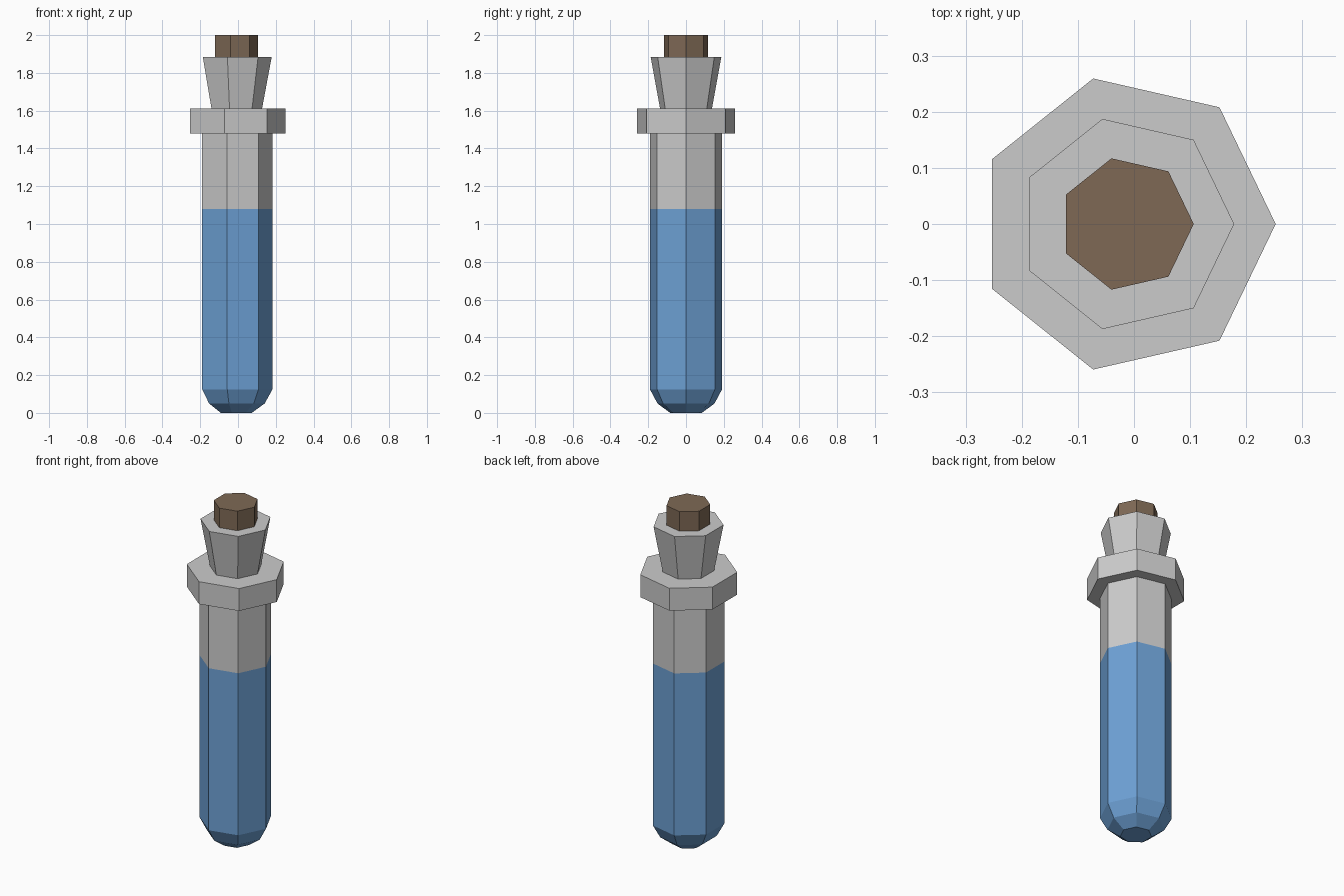
import bpy, bmesh, math

if "Cube" in bpy.data.objects:
    bpy.data.objects.remove(bpy.data.objects["Cube"])

SIDES = 7
CX = -0.0135  # a heptagon's axis sits slightly off its bounding-box centre


def material(name, rgb):
    m = bpy.data.materials.new(name)
    m.diffuse_color = (*rgb, 1.0)
    m.use_nodes = True
    m.node_tree.nodes["Principled BSDF"].inputs["Base Color"].default_value = m.diffuse_color
    return m


glass = material("grey_glass", (0.60, 0.60, 0.60))
liquid = material("blue_liquid", (0.153, 0.356, 0.665))
cork = material("brown_cork", (0.209, 0.141, 0.091))


def lathe(name, profile, mats, rule=lambda z: 0):
    """Stack seven-sided rings from (radius, z) pairs and cap both ends."""
    bm = bmesh.new()
    rings = []
    for r, z in profile:
        angles = [2 * math.pi * i / SIDES for i in range(SIDES)]
        rings.append([bm.verts.new((CX + r * math.cos(a), r * math.sin(a), z))
                      for a in angles])
    for lo, hi in zip(rings, rings[1:]):
        for i in range(SIDES):
            j = (i + 1) % SIDES
            bm.faces.new((lo[i], lo[j], hi[j], hi[i]))
    bm.faces.new(rings[0][::-1])
    bm.faces.new(rings[-1])
    for f in bm.faces:
        f.material_index = rule(f.calc_center_median().z)
    me = bpy.data.meshes.new(name)
    bm.to_mesh(me)
    bm.free()
    for m in mats:
        me.materials.append(m)
    ob = bpy.data.objects.new(name, me)
    bpy.context.collection.objects.link(ob)
    return ob


# Glass vial: rounded base, tube, collar and flared neck; blue below the fill line
FILL = 1.08
lathe("vial",
      [(0.086, 0.0), (0.155, 0.05), (0.196, 0.125), (0.196, FILL),
       (0.196, 1.48), (0.266, 1.48), (0.266, 1.612), (0.141, 1.612),
       (0.192, 1.885)],
      [glass, liquid], lambda z: 1 if z < FILL else 0)

# Cork stopper, pushed a little way into the neck
lathe("stopper", [(0.12, 1.80), (0.12, 2.0)], [cork])
